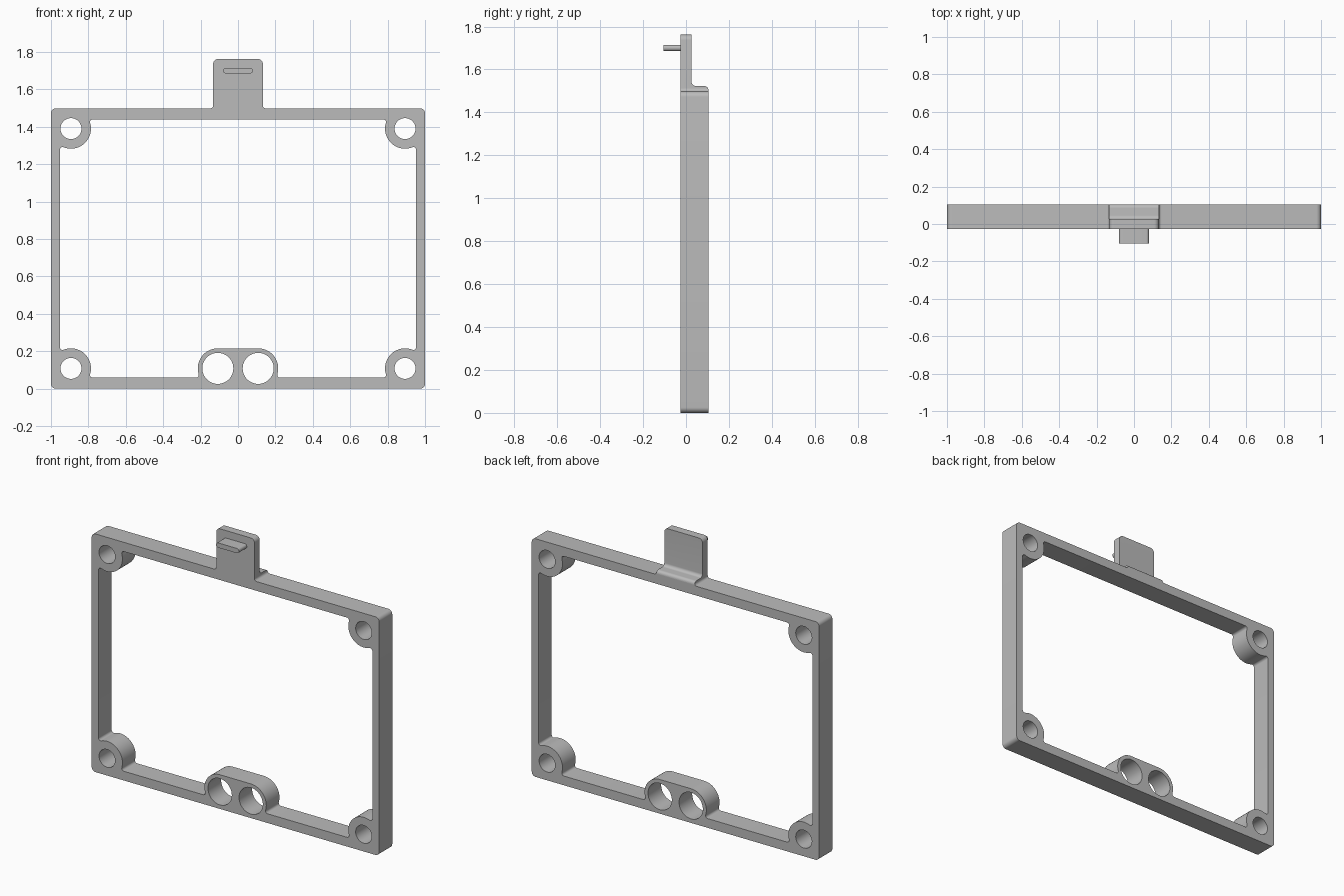
import bpy
import bmesh
from math import radians, degrees, sin, cos, asin, acos, pi
from mathutils import Matrix

if "Cube" in bpy.data.objects:
    bpy.data.objects.remove(bpy.data.objects["Cube"], do_unlink=True)

# Main dimensions
FRONT, BACK, PIN_TIP = -0.026, 0.105, -0.105
HEIGHT, TAB_TOP, TAB_HALF = 1.498, 1.762, 0.133
WALL_X, FLOOR_Z = 0.953, 0.058
BOSS_X, BOSS_Z, PAIR_X, BOSS_R = 0.893, 0.108, 0.108, 0.107
FILLET, ROUND = 0.015, 0.026

grey = bpy.data.materials.new("plain_grey")
grey.use_nodes = True
colour = (0.5, 0.5, 0.5, 1)
grey.diffuse_color = colour
grey.node_tree.nodes["Principled BSDF"].inputs["Base Color"].default_value = colour


def arc(cx, cz, r, start, end, steps=8):
    angles = [radians(start + (end - start) * i / steps) for i in range(steps + 1)]
    return [(cx + r * cos(a), cz + r * sin(a)) for a in angles]


def circle(cx, cz, r):
    return arc(cx, cz, r, 0, 360, 48)[:-1]


def mirror_x(half):
    return half + [(-x, z) for x, z in reversed(half)]


def extrude(name, outlines, start, end, matrix):
    """Fill the outlines (holes included) and extrude them along local z."""
    curve = bpy.data.curves.new(name, "CURVE")
    curve.dimensions = "2D"
    curve.fill_mode = "BOTH"
    curve.extrude = (end - start) / 2
    for points in outlines:
        spline = curve.splines.new("POLY")
        spline.points.add(len(points) - 1)
        for p, (x, y) in zip(spline.points, points):
            p.co = (x, y, 0, 1)
        spline.use_cyclic_u = True
    temp = bpy.data.objects.new(name + "_outline", curve)
    bpy.context.collection.objects.link(temp)
    mesh = bpy.data.meshes.new_from_object(
        temp.evaluated_get(bpy.context.evaluated_depsgraph_get()))
    bpy.data.objects.remove(temp, do_unlink=True)
    bm = bmesh.new()
    bm.from_mesh(mesh)
    bmesh.ops.remove_doubles(bm, verts=bm.verts, dist=1e-5)
    bmesh.ops.translate(bm, verts=bm.verts, vec=(0, 0, (start + end) / 2))
    bmesh.ops.transform(bm, verts=bm.verts, matrix=matrix)
    bmesh.ops.recalc_face_normals(bm, faces=bm.faces)
    bm.to_mesh(mesh)
    bm.free()
    mesh.name = name
    mesh.materials.clear()
    mesh.materials.append(grey)
    obj = bpy.data.objects.new(name, mesh)
    bpy.context.collection.objects.link(obj)
    return obj


def smooth(obj):
    bpy.ops.object.select_all(action="DESELECT")
    obj.select_set(True)
    bpy.context.view_layer.objects.active = obj
    bpy.ops.object.shade_smooth_by_angle(angle=radians(30))


upright = Matrix.Rotation(pi / 2, 4, "X")          # local x, y -> x, z
sideways = Matrix(((0, 0, 1, 0), (1, 0, 0, 0), (0, 1, 0, 0), (0, 0, 0, 1)))

# Outer outline, with the tab growing from the top rail
outer = mirror_x(
    arc(1 - ROUND, ROUND, ROUND, -90, 0)
    + arc(1 - ROUND, HEIGHT - ROUND, ROUND, 0, 90)
    + arc(TAB_HALF + FILLET, HEIGHT + FILLET, FILLET, 270, 180)
    + arc(TAB_HALF - ROUND, TAB_TOP - ROUND, ROUND, 0, 90))

# Opening: floor bump and corner bosses blended into the walls by fillets
reach = BOSS_R + FILLET
a = asin((BOSS_Z - FLOOR_Z - FILLET) / reach)
b = acos((WALL_X - FILLET - BOSS_X) / reach)
a_deg, b_deg = degrees(a), degrees(b)
bump = (arc(PAIR_X, BOSS_Z, BOSS_R, 90, -a_deg, 20)
        + arc(PAIR_X + reach * cos(a), FLOOR_Z + FILLET, FILLET, 180 - a_deg, 270))
boss = (arc(BOSS_X - reach * cos(a), FLOOR_Z + FILLET, FILLET, 270, 360 + a_deg)
        + arc(BOSS_X, BOSS_Z, BOSS_R, 180 + a_deg, b_deg, 24)[1:-1]
        + arc(WALL_X - FILLET, BOSS_Z + reach * sin(b), FILLET, 180 + b_deg, 360))
upper_boss = [(x, HEIGHT - z) for x, z in reversed(boss)]
opening = mirror_x(bump + boss + upper_boss)

# Bores
bores = []
for side in (-1, 1):
    bores.append(circle(side * PAIR_X, BOSS_Z, 0.083))
    for z in (BOSS_Z, HEIGHT - BOSS_Z):
        bores.append(circle(side * BOSS_X, z, 0.056))

frame = extrude("frame_with_tab", [outer, opening] + bores, -BACK, -FRONT, upright)

# Cutter that thins the tab and leaves a rounded ledge behind it
ledge, tab_back, blend = HEIGHT + 0.025, 0.026, 0.02
profile = ([(0.3, 2), (tab_back, 2)]
           + arc(tab_back + blend, ledge + blend, blend, 180, 270)
           + arc(BACK - blend, ledge - blend, blend, 90, 0)
           + [(0.3, ledge - blend)])
cutter = extrude("tab_cutter", [profile], -0.3, 0.3, sideways)
cut = frame.modifiers.new("thin_tab", "BOOLEAN")
cut.operation = "DIFFERENCE"
cut.solver = "EXACT"
cut.object = cutter
bpy.context.view_layer.objects.active = frame
bpy.ops.object.modifier_apply(modifier=cut.name)
bpy.data.objects.remove(cutter, do_unlink=True)
smooth(frame)

# Flat catch with rounded ends on the front of the tab
catch_z, catch_r, catch_half = 1.7, 0.015, 0.08
end_x = catch_half - catch_r
catch = extrude("tab_catch", [arc(end_x, catch_z, catch_r, -90, 90, 12)
                              + arc(-end_x, catch_z, catch_r, 90, 270, 12)],
                -FRONT - 0.01, -PIN_TIP, upright)
smooth(catch)
